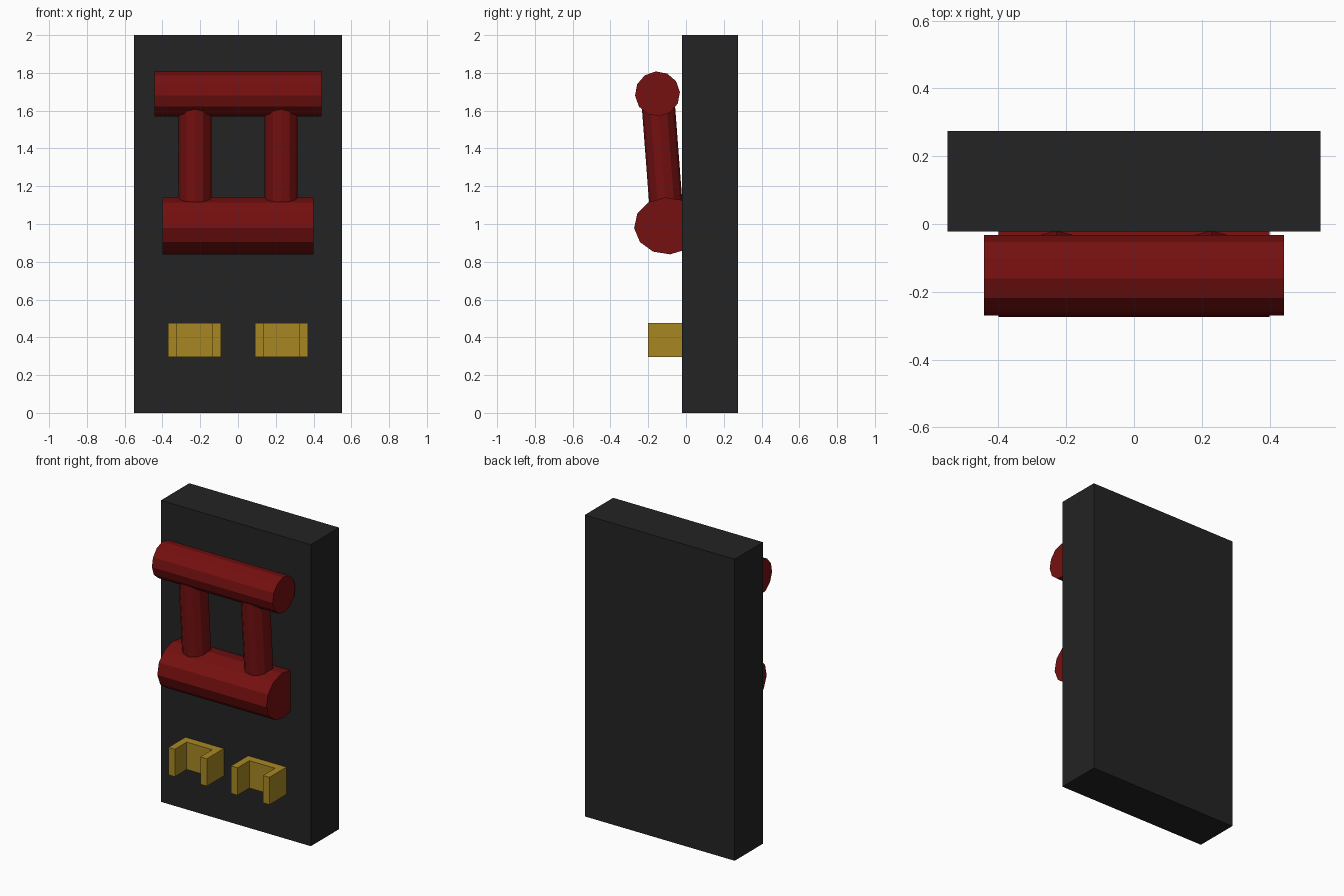
import bpy, bmesh, math
from mathutils import Matrix, Vector

cube = bpy.data.objects.get("Cube")
if cube:
    bpy.data.objects.remove(cube, do_unlink=True)


def material(name, rgb):
    m = bpy.data.materials.new(name)
    m.use_nodes = True
    m.diffuse_color = (*rgb, 1)
    bsdf = next(n for n in m.node_tree.nodes if n.type == 'BSDF_PRINCIPLED')
    bsdf.inputs["Base Color"].default_value = (*rgb, 1)
    return m


black = material("matte black", (0.017, 0.017, 0.017))
red = material("dark red", (0.18, 0.005, 0.005))
brass = material("brass yellow", (0.39, 0.245, 0.016))


def finish(name, bm, mat):
    bmesh.ops.recalc_face_normals(bm, faces=bm.faces)
    mesh = bpy.data.meshes.new(name)
    bm.to_mesh(mesh)
    bm.free()
    mesh.materials.append(mat)
    obj = bpy.data.objects.new(name, mesh)
    bpy.context.collection.objects.link(obj)
    return obj


def prism(name, points, axis, mat):
    """Extrude a closed outline along a vector."""
    bm = bmesh.new()
    face = bm.faces.new([bm.verts.new(p) for p in points])
    ext = bmesh.ops.extrude_face_region(bm, geom=[face])
    moved = [v for v in ext["geom"] if isinstance(v, bmesh.types.BMVert)]
    bmesh.ops.translate(bm, verts=moved, vec=axis)
    return finish(name, bm, mat)


SIDES = 12
TILT = math.radians(4.5)
FRONT = -0.022          # front plane of the board
HANDLE = Vector((0, -0.151, 1.689))
HUB = Vector((0, -0.098, 0.99))


def bar(name, centre, half, ry, rz):
    """Twelve-sided bar lying along x, turned with the lever."""
    turns = [TILT + i * math.tau / SIDES for i in range(SIDES)]
    outline = [(-half, centre.y + ry * math.cos(a), centre.z + rz * math.sin(a))
               for a in turns]
    return prism(name, outline, (2 * half, 0, 0), red)


# Backing board
prism("backing_board",
      [(-0.55, FRONT, 0), (0.55, FRONT, 0), (0.55, 0.275, 0), (-0.55, 0.275, 0)],
      (0, 0, 2), black)

# Lever: grip, pivot and two arms leaning forward
bar("handle_grip", HANDLE, 0.443, 0.119, 0.119)
bar("pivot_hub", HUB, 0.4, 0.177, 0.151)
for side, label in ((-1, "right"), (1, "left")):
    bm = bmesh.new()
    lean = (HANDLE - HUB).to_track_quat('Z', 'Y').to_matrix().to_4x4()
    middle = (HANDLE + HUB) / 2 + Vector((side * 0.228, 0, 0))
    bmesh.ops.create_cone(bm, cap_ends=True, segments=SIDES,
                          radius1=0.088, radius2=0.088,
                          depth=(HANDLE - HUB).length,
                          matrix=Matrix.Translation(middle) @ lean)
    finish(label + "_lever_arm", bm, red)

# Contact clips: U-shaped channels opening to the front
for side, label in ((-1, "right"), (1, "left")):
    mid, outer, inner, tip, floor = side * 0.23, 0.141, 0.094, -0.2, -0.075
    half = [(outer, FRONT), (outer, tip), (inner, tip), (inner, floor)]
    outline = half + [(-x, y) for x, y in reversed(half)]
    prism(label + "_contact_clip", [(mid + x, y, 0.295) for x, y in outline],
          (0, 0, 0.182), brass)
